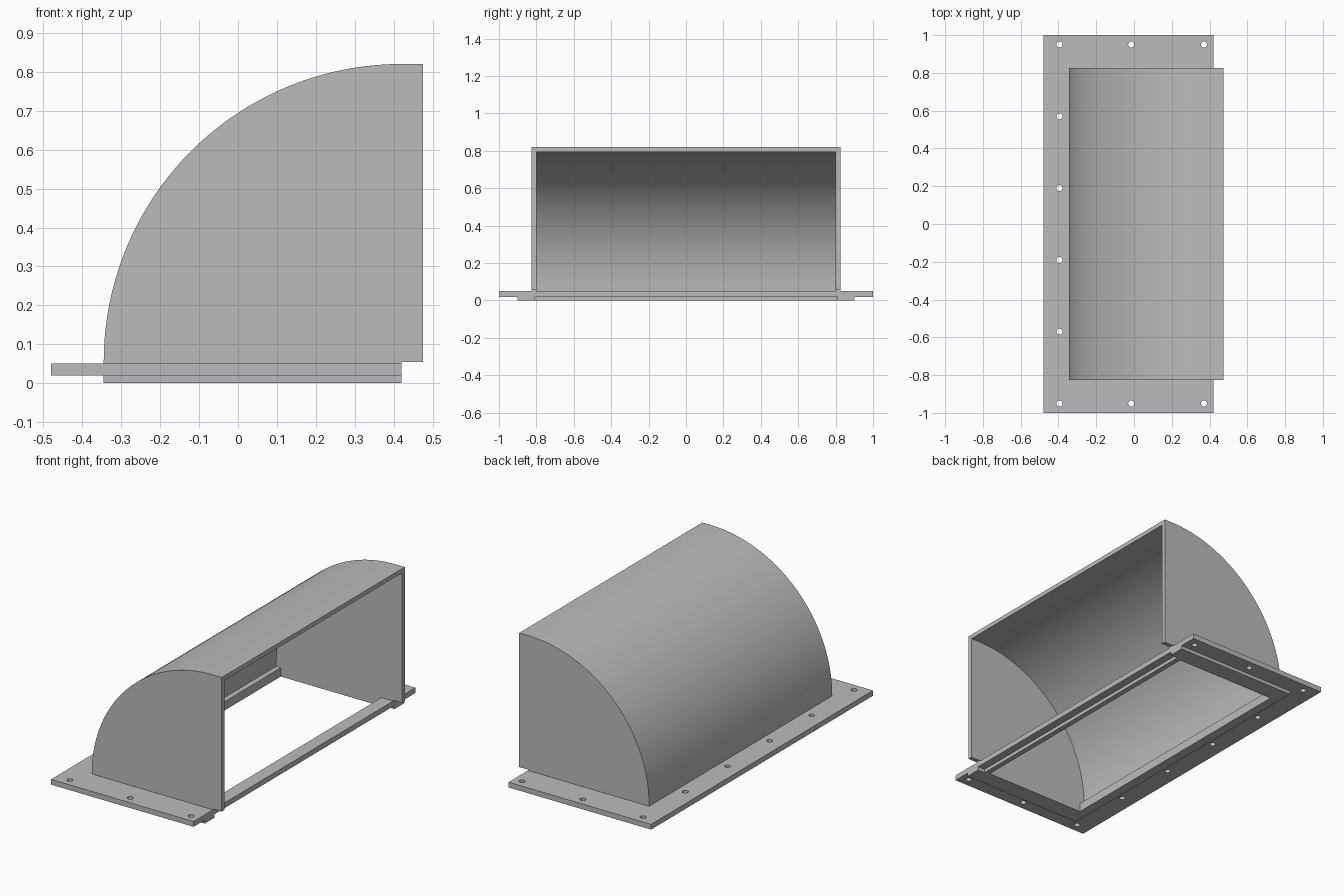
import bpy, bmesh, math

if "Cube" in bpy.data.objects:
    bpy.data.objects.remove(bpy.data.objects["Cube"])

grey = bpy.data.materials.new("plain grey")
grey.diffuse_color = (0.5, 0.5, 0.5, 1)
grey.use_nodes = True
grey.node_tree.nodes["Principled BSDF"].inputs["Base Color"].default_value = grey.diffuse_color


def rect(x0, x1, y0, y1):
    return [(x0, y0), (x1, y0), (x1, y1), (x0, y1)]


def circle(cx, cy, r, n=20):
    return [(cx + r * math.cos(2 * math.pi * i / n),
             cy + r * math.sin(2 * math.pi * i / n)) for i in range(n)]


def plate(name, loops, z0, z1):
    """Flat plate from closed outlines; inner outlines become openings."""
    cu = bpy.data.curves.new(name, 'CURVE')
    cu.dimensions = '2D'
    cu.fill_mode = 'BOTH'
    cu.extrude = (z1 - z0) / 2
    for pts in loops:
        sp = cu.splines.new('POLY')
        sp.points.add(len(pts) - 1)
        for p, (x, y) in zip(sp.points, pts):
            p.co = (x, y, 0, 1)
        sp.use_cyclic_u = True
    tmp = bpy.data.objects.new(name + "_outline", cu)
    bpy.context.collection.objects.link(tmp)
    bpy.context.view_layer.update()
    me = bpy.data.meshes.new_from_object(
        tmp.evaluated_get(bpy.context.evaluated_depsgraph_get()))
    bpy.data.objects.remove(tmp)
    bm = bmesh.new()
    bm.from_mesh(me)
    bmesh.ops.remove_doubles(bm, verts=bm.verts, dist=1e-4)
    bmesh.ops.translate(bm, verts=bm.verts, vec=(0, 0, (z0 + z1) / 2))
    bmesh.ops.recalc_face_normals(bm, faces=bm.faces)
    return finish(name, bm, me)


def finish(name, bm, me=None):
    me = me or bpy.data.meshes.new(name)
    bm.to_mesh(me)
    bm.free()
    me.materials.clear()
    me.materials.append(grey)
    ob = bpy.data.objects.new(name, me)
    bpy.context.collection.objects.link(ob)
    bpy.context.view_layer.objects.active = ob
    ob.select_set(True)
    bpy.ops.object.shade_smooth_by_angle(angle=math.radians(30))
    ob.select_set(False)
    return ob


# Mounting flange with central opening and bolt holes
holes = [(-0.395, y) for y in (-0.95, -0.57, -0.19, 0.19, 0.57, 0.95)]
holes += [(x, y) for x in (-0.015, 0.37) for y in (-0.95, 0.95)]
opening = rect(-0.29, 0.345, -0.8, 0.8)
plate("flange", [rect(-0.48, 0.42, -1, 1), opening]
      + [circle(x, y, 0.016) for x, y in holes], 0.02, 0.05)

# Locating lip under the flange, set back along the open side
lip = [(-0.345, -0.9), (0.42, -0.9), (0.42, -0.81), (0.375, -0.81),
       (0.375, 0.81), (0.42, 0.81), (0.42, 0.9), (-0.345, 0.9)]
plate("lower_lip", [lip, opening], 0, 0.02)

# Quarter-round hood, open at the bottom and on the +x side
N, CX, CZ, END = 40, 0.42, 0.055, 0.475


def hood_profile(r):
    arc = [(CX - r * math.cos(math.pi / 2 * i / N),
            CZ + r * math.sin(math.pi / 2 * i / N)) for i in range(N + 1)]
    return ([(CX - r, 0.05)] + arc
            + [(END, CZ + r), (END, CZ), (CX, CZ), (CX, 0.05)])


bm = bmesh.new()
rings = {}
for layer, r, half in (("out", 0.765, 0.825), ("in", 0.74, 0.8)):
    for side in (-1, 1):
        rings[layer, side] = [bm.verts.new((x, side * half, z))
                              for x, z in hood_profile(r)]
        bm.faces.new(rings[layer, side])          # end wall
    a, b = rings[layer, -1], rings[layer, 1]
    for i in range(N + 2):                        # curved roof
        bm.faces.new((a[i], a[i + 1], b[i + 1], b[i]))
last = N + 2
for side in (-1, 1):                              # rim of the end walls
    o, n = rings["out", side], rings["in", side]
    count = len(o)
    for i in range(last, count):
        j = (i + 1) % count
        bm.faces.new((o[i], o[j], n[j], n[i]))
for i in (0, last):                               # rim of the roof
    bm.faces.new((rings["out", -1][i], rings["out", 1][i],
                  rings["in", 1][i], rings["in", -1][i]))
bmesh.ops.recalc_face_normals(bm, faces=bm.faces)
finish("hood", bm)
